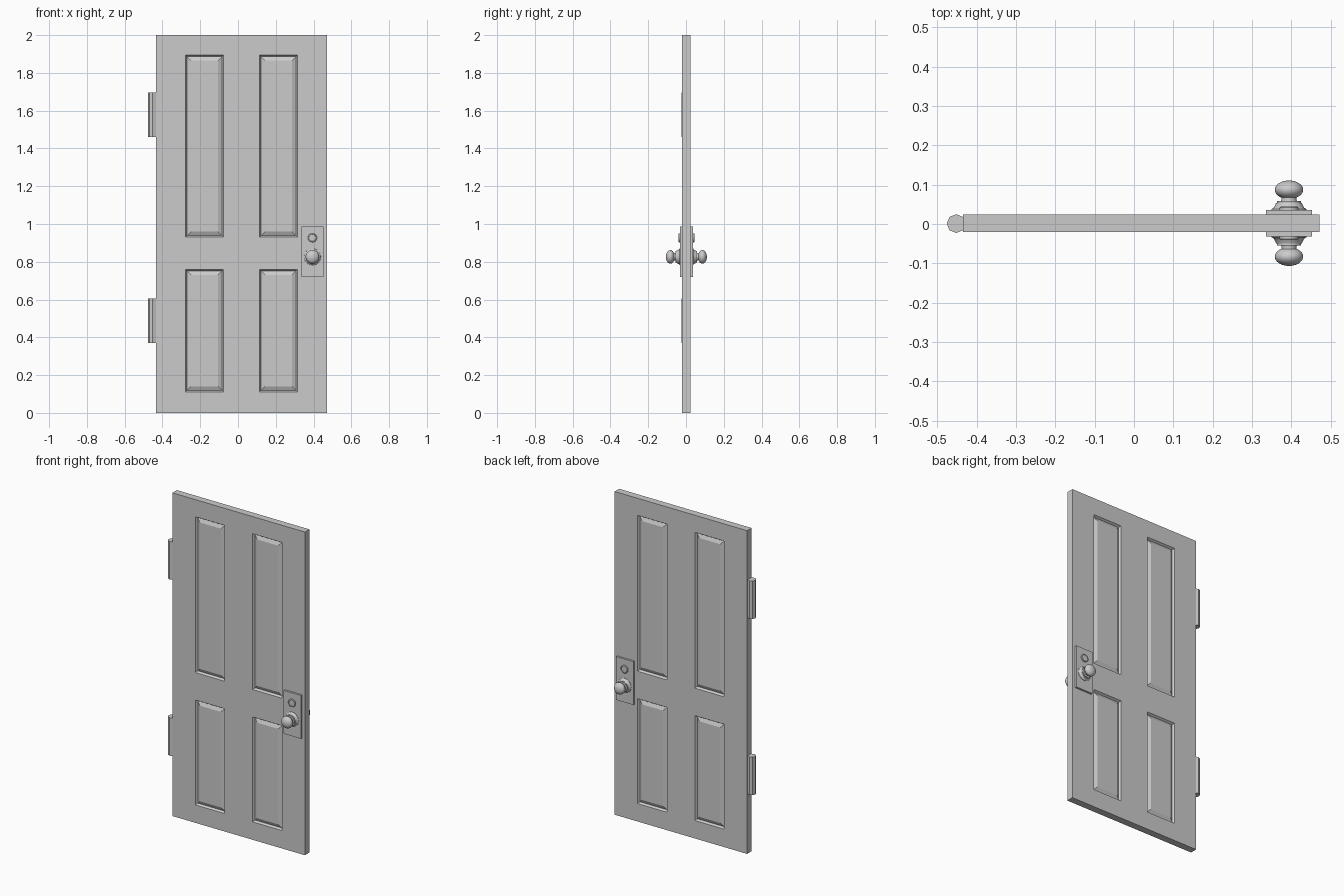
import bpy, bmesh, math
from mathutils import Vector

if "Cube" in bpy.data.objects:
    bpy.data.objects.remove(bpy.data.objects["Cube"])

CY = 0.002                 # mid-plane of the door
HALF = 0.022               # half thickness of the slab
KX = 0.394                 # x of knob and lock


def finish(bm, name, smooth=False):
    bmesh.ops.recalc_face_normals(bm, faces=bm.faces)
    mesh = bpy.data.meshes.new(name)
    bm.to_mesh(mesh)
    bm.free()
    ob = bpy.data.objects.new(name, mesh)
    bpy.context.collection.objects.link(ob)
    if smooth:
        bpy.ops.object.select_all(action='DESELECT')
        ob.select_set(True)
        bpy.context.view_layer.objects.active = ob
        bpy.ops.object.shade_smooth_by_angle(angle=math.radians(35))
    return ob


def box(name, lo, hi):
    bm = bmesh.new()
    bmesh.ops.create_cube(bm, size=1)
    for v in bm.verts:
        v.co = [(a + b) / 2 + c * (b - a) for a, b, c in zip(lo, hi, v.co)]
    return finish(bm, name)


def lathe(name, profile, z, side, steps=32):
    """Spin (radius, distance from mid-plane) points about a y axis."""
    bm = bmesh.new()
    c = Vector((KX, CY, z))
    vs = [bm.verts.new(c + Vector((r, side * d, 0))) for r, d in profile]
    es = [bm.edges.new(p) for p in zip(vs, vs[1:])]
    bmesh.ops.spin(bm, geom=vs + es, cent=c, axis=(0, 1, 0),
                   angle=2 * math.pi, steps=steps)
    bmesh.ops.remove_doubles(bm, verts=bm.verts, dist=1e-5)
    return finish(bm, name, True)


# Door slab: a grid extruded to thickness, panel cells inset on both sides
xs = [-0.435, -0.278, -0.077, 0.114, 0.315, 0.472]
zs = [0, 0.111, 0.76, 0.93, 1.894, 2]
bm = bmesh.new()
grid = [[bm.verts.new((x, CY - HALF, z)) for z in zs] for x in xs]
for i in range(5):
    for j in range(5):
        bm.faces.new((grid[i][j], grid[i + 1][j], grid[i + 1][j + 1], grid[i][j + 1]))
ext = bmesh.ops.extrude_face_region(bm, geom=bm.faces[:], use_keep_orig=True)
bmesh.ops.translate(bm, vec=(0, 2 * HALF, 0),
                    verts=[g for g in ext['geom'] if isinstance(g, bmesh.types.BMVert)])
bmesh.ops.recalc_face_normals(bm, faces=bm.faces)
bm.normal_update()
panels = []
for f in bm.faces:
    c = f.calc_center_median()
    in_x = xs[1] < c.x < xs[2] or xs[3] < c.x < xs[4]
    in_z = zs[1] < c.z < zs[2] or zs[3] < c.z < zs[4]
    if abs(f.normal.y) > 0.9 and in_x and in_z:
        panels.append(f)
# groove wall, then raised bevelled field
bmesh.ops.inset_individual(bm, faces=panels, thickness=0.008, depth=-0.013, use_even_offset=True)
bm.normal_update()
bmesh.ops.inset_individual(bm, faces=panels, thickness=0.021, depth=0.010, use_even_offset=True)
finish(bm, "door_slab")

# Hinge barrels, eight sided
for name, z0, z1 in (("lower_hinge", 0.37, 0.605), ("upper_hinge", 1.46, 1.695)):
    bm = bmesh.new()
    bmesh.ops.create_cone(bm, cap_ends=True, segments=8, radius1=0.024, radius2=0.024, depth=z1 - z0)
    bmesh.ops.translate(bm, verts=bm.verts, vec=(-0.452, CY - 0.001, (z0 + z1) / 2))
    finish(bm, name)

# Knob profile: elliptical handle
knob = [(0.036 * math.sin(t), 0.085 - 0.0235 * math.cos(t))
        for t in (math.pi * (0.18 + 0.82 * k / 15) for k in range(16))]
knob[-1] = (0, knob[-1][1])
rosette = [(0.045, 0.032), (0.044, 0.036), (0.039, 0.039), (0.036, 0.044), (0.033, 0.051),
           (0.031, 0.051), (0.031, 0.057), (0.020, 0.057), (0.019, 0.061)]
lock = [(0.024, 0.030), (0.024, 0.040), (0.022, 0.042), (0.019, 0.042), (0.018, 0.040), (0, 0.040)]

# Plate, knob and lock on both faces
for label, s in (("front", -1), ("back", 1)):
    ya, yb = sorted((CY + s * (HALF - 0.002), CY + s * 0.034))
    box(label + "_plate", (0.335, ya, 0.72), (0.453, yb, 0.988))
    lathe(label + "_knob", rosette + knob, 0.826, s)
    lathe(label + "_lock", lock, 0.927, s, 24)
